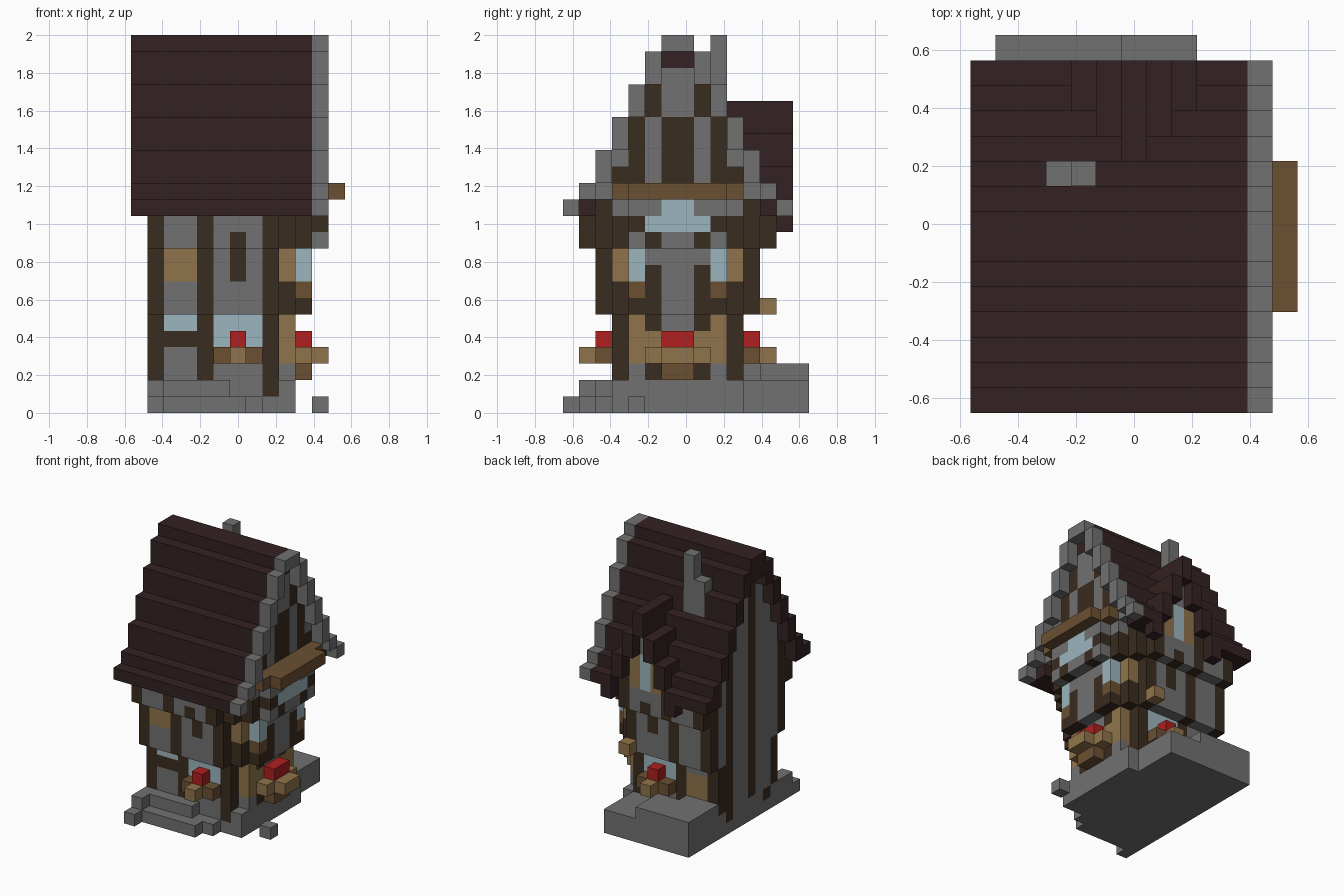
import bpy, bmesh
from mathutils import Vector

cube = bpy.data.objects.get("Cube")
if cube:
    bpy.data.objects.remove(cube, do_unlink=True)

U = 2 / 23  # block size
COLORS = {
    "stone grey": (0.165, 0.165, 0.165),
    "roof maroon": (0.034, 0.016, 0.016),
    "timber brown": (0.042, 0.025, 0.014),
    "light wood": (0.28, 0.175, 0.07),
    "medium wood": (0.147, 0.082, 0.032),
    "flower red": (0.43, 0.014, 0.014),
    "window blue": (0.33, 0.46, 0.51),
}
STONE, ROOF, TIMBER, LIGHT, MEDIUM, RED, GLASS = COLORS
cells = {}


def fill(part, mat, xs, ys, zs):
    """Fill an inclusive block range; later parts replace earlier ones."""
    rng = [range(a[0], a[-1] + 1) if isinstance(a, tuple) else (a,) for a in (xs, ys, zs)]
    for x in rng[0]:
        for y in rng[1]:
            for z in rng[2]:
                cells[x, y, z] = (part, mat)


def paint(part, mat, xs, ys, zs):
    """Recolour only the blocks that already exist."""
    old = dict(cells)
    fill(part, mat, xs, ys, zs)
    for key in [k for k in cells if k not in old]:
        del cells[key]


def face_paint(part, mat, side, across, zs):
    """Recolour the outermost wall block on one side, row by row."""
    axis = 0 if side in ("east", "west") else 1
    pick = max if side in ("east", "back") else min
    for a in range(across[0], across[-1] + 1):
        for z in range(zs[0], zs[-1] + 1):
            line = [k for k in cells if k[1 - axis] == a and k[2] == z]
            if line:
                cells[pick(line, key=lambda k: k[axis])] = (part, mat)


# Storeys that jut out further on each level, with stepped bay corners
for part, lo, hi, j in (("ground_floor", 2, 5, 3), ("middle_floor", 6, 9, 2), ("upper_floor", 10, 12, 1)):
    fill(part, STONE, (1, 8), (j, 13 - j), (lo, hi))
    for step in range(1, 5 - j if j > 1 else 4):
        fill(part, STONE, 8 + step, (j + step, 13 - j - step), (lo, hi))
fill("ground_floor", STONE, 9, (4, 9), (2, 5))
fill("middle_floor", STONE, 10, (4, 9), (6, 9))

# Attic gable walls
for j in range(1, 7):
    fill("gable_wall", STONE, (1, 10), (j, 13 - j), (13, 7 + 2 * j + 2))

# Wall timbers on front and back
for side in ("front", "back"):
    for i in (1, 4, 8):
        face_paint("timber_posts", TIMBER, side, (i,), (2, 12))
    face_paint("timber_posts", TIMBER, side, (9,), (6, 8))
    face_paint("timber_posts", TIMBER, side, (10,), (6, 6))
    face_paint("timber_posts", TIMBER, side, (10,), (11, 11))

# Front windows and panels
face_paint("front_shutter", LIGHT, "front", (2, 3), (8, 9))
face_paint("front_windows", GLASS, "front", (2, 3), (5, 5))
face_paint("front_sill", TIMBER, "front", (2, 3), (4, 4))
face_paint("front_windows", GLASS, "front", (5, 7), (4, 5))
face_paint("front_brace", TIMBER, "front", (6,), (8, 10))

# Back window, door and panels
face_paint("back_window", GLASS, "back", (5, 7), (4, 5))
face_paint("back_door", LIGHT, "back", (2, 3), (2, 4))
face_paint("back_brace", TIMBER, "back", (6,), (8, 10))

# Timber wall and gable on the plain end
for j in (2, 6, 9, 11):
    face_paint("end_posts", TIMBER, "west", (j,), (2, 20))
for j in (3, 10):
    face_paint("end_posts", TIMBER, "west", (j,), (2, 5))
for j in (1, 12):
    face_paint("end_posts", TIMBER, "west", (j,), (10, 12))

# Decorated bay end, mirrored about the ridge
for m in (lambda j: j, lambda j: 13 - j):
    def bay(part, mat, j, lo, hi):
        face_paint(part, mat, "east", (m(j),), (lo, hi))
    bay("bay_posts", TIMBER, 1, 10, 12)
    bay("bay_posts", TIMBER, 2, 6, 12)
    bay("bay_posts", TIMBER, 3, 2, 7)
    bay("bay_posts", TIMBER, 3, 10, 10)
    bay("bay_posts", TIMBER, 4, 11, 11)
    bay("bay_posts", TIMBER, 5, 10, 10)
    bay("bay_posts", TIMBER, 5, 5, 8)
    bay("bay_posts", TIMBER, 5, 2, 2)
    bay("bay_panels", LIGHT, 3, 8, 9)
    bay("bay_windows", GLASS, 4, 8, 9)
    bay("bay_sills", MEDIUM, 4, 7, 7)
    bay("bay_panels", LIGHT, 4, 3, 5)
    bay("bay_panels", LIGHT, 5, 3, 4)
    bay("upper_window", GLASS, 5, 11, 11)
    bay("upper_window", GLASS, 6, 11, 12)
    bay("gable_timbers", TIMBER, 6, 14, 17)
    bay("gable_timbers", TIMBER, 5, 18, 19)
    bay("gable_timbers", TIMBER, 4, 15, 17)
    bay("gable_timbers", TIMBER, 4, 14, 14)
    bay("gable_timbers", TIMBER, 3, 14, 14)

# Stepped main roof with a stone verge on the decorated end
for j in range(7):
    lo, hi = (12, 12) if j == 0 else (10 + 2 * j, 11 + 2 * j)
    lo, hi = (21, 22) if j == 6 else (lo, hi)
    for y in (j, 13 - j):
        fill("main_roof", ROOF, (0, 10), y, (lo, hi))
        if j == 1:
            fill("verge", STONE, 11, y, 13)
        else:
            fill("verge", STONE, 11, y, (22 if j == 6 else lo, hi))

# Canopy beam over the upper window
fill("canopy_beam", MEDIUM, 11, (3, 10), 13)
fill("canopy_beam", MEDIUM, 12, (4, 9), 13)

# Dormer: opening, front wall with window, stepped roof
for i in range(4, 9):
    for z in (12, 13):
        cells.pop((i, 13, z), None)
fill("dormer_wall", TIMBER, (4, 8), (10, 12), 12)
fill("dormer_wall", LIGHT, (5, 7), (10, 12), (12, 14))
fill("dormer_wall", STONE, 6, (10, 12), (15, 16))
fill("dormer_window", GLASS, 6, 12, (12, 14))
for d in range(4):
    for i in {6 - d, 6 + d}:
        lo = 17 - 2 * d
        fill("dormer_roof", ROOF, i, (10 + d, 13), (lo, lo + 1))

# Chimney
fill("chimney", STONE, 4, 9, (17, 22))
fill("chimney", STONE, 3, 9, (17, 20))

# Flower boxes
fill("front_flower_box", MEDIUM, (5, 7), 2, 3)
fill("front_flower_box", LIGHT, 6, 1, 3)
fill("front_flowers", RED, 6, 2, 4)
fill("back_flower_box", MEDIUM, (5, 7), 11, 3)
fill("back_flower_box", LIGHT, 6, 12, 3)
fill("back_flowers", RED, 6, 11, 4)
fill("bay_flower_box", LIGHT, 10, (5, 8), 3)
fill("bay_flower_box", LIGHT, 11, (6, 7), 3)
fill("bay_flower_box", MEDIUM, 10, (6, 7), 2)
fill("bay_flowers", RED, 10, (6, 7), 4)
fill("back_bracket", LIGHT, 8, 12, 6)

# Stone base, front steps, back porch and a loose stone
fill("base", STONE, (1, 9), (3, 10), (0, 1))
fill("front_steps", STONE, (1, 7), 2, 0)
fill("front_steps", STONE, (1, 5), 2, 1)
fill("front_steps", STONE, (1, 6), 1, 0)
fill("front_steps", STONE, 1, 1, 1)
fill("front_steps", STONE, 1, 0, 0)
fill("back_porch", STONE, (1, 8), (11, 14), (0, 1))
fill("back_porch", STONE, (1, 5), (12, 14), 2)
fill("back_porch", STONE, (1, 3), 11, 2)
fill("loose_stone", STONE, 11, 4, 0)
paint("corner_post_foot", TIMBER, 8, 3, 1)
for j in (4, 9):
    paint("end_post_feet", TIMBER, 1, j, 1)

# Materials
materials = {}
for name, rgb in COLORS.items():
    mat = bpy.data.materials.new(name)
    mat.use_nodes = True
    mat.diffuse_color = (*rgb, 1)
    bsdf = mat.node_tree.nodes["Principled BSDF"]
    bsdf.inputs["Base Color"].default_value = (*rgb, 1)
    bsdf.inputs["Roughness"].default_value = 0.9
    materials[name] = mat

# Turn every part's blocks into an outer skin with flat merged faces
for part in dict.fromkeys(p for p, _ in cells.values()):
    bm = bmesh.new()
    mats = []
    for key, (owner, mat) in cells.items():
        if owner != part:
            continue
        if mat not in mats:
            mats.append(mat)
        mid = Vector(((key[0] - 6) * U, (key[1] - 7) * U, (key[2] + 0.5) * U))
        for axis in range(3):
            for sign in (-1, 1):
                near = list(key)
                near[axis] += sign
                if tuple(near) in cells:
                    continue
                n, a, b = Vector(), Vector(), Vector()
                n[axis], a[(axis + 1) % 3], b[(axis + 2) % 3] = sign, sign, 1
                quad = [mid + (n + a * s + b * t) * U / 2
                        for s, t in ((-1, -1), (1, -1), (1, 1), (-1, 1))]
                face = bm.faces.new([bm.verts.new(v) for v in quad])
                face.material_index = mats.index(mat)
    bmesh.ops.remove_doubles(bm, verts=bm.verts, dist=U / 100)
    bmesh.ops.dissolve_limit(bm, angle_limit=0.01, verts=bm.verts, edges=bm.edges, delimit={'MATERIAL'})
    mesh = bpy.data.meshes.new(part)
    bm.to_mesh(mesh)
    bm.free()
    for mat in mats:
        mesh.materials.append(materials[mat])
    bpy.context.collection.objects.link(bpy.data.objects.new(part, mesh))
